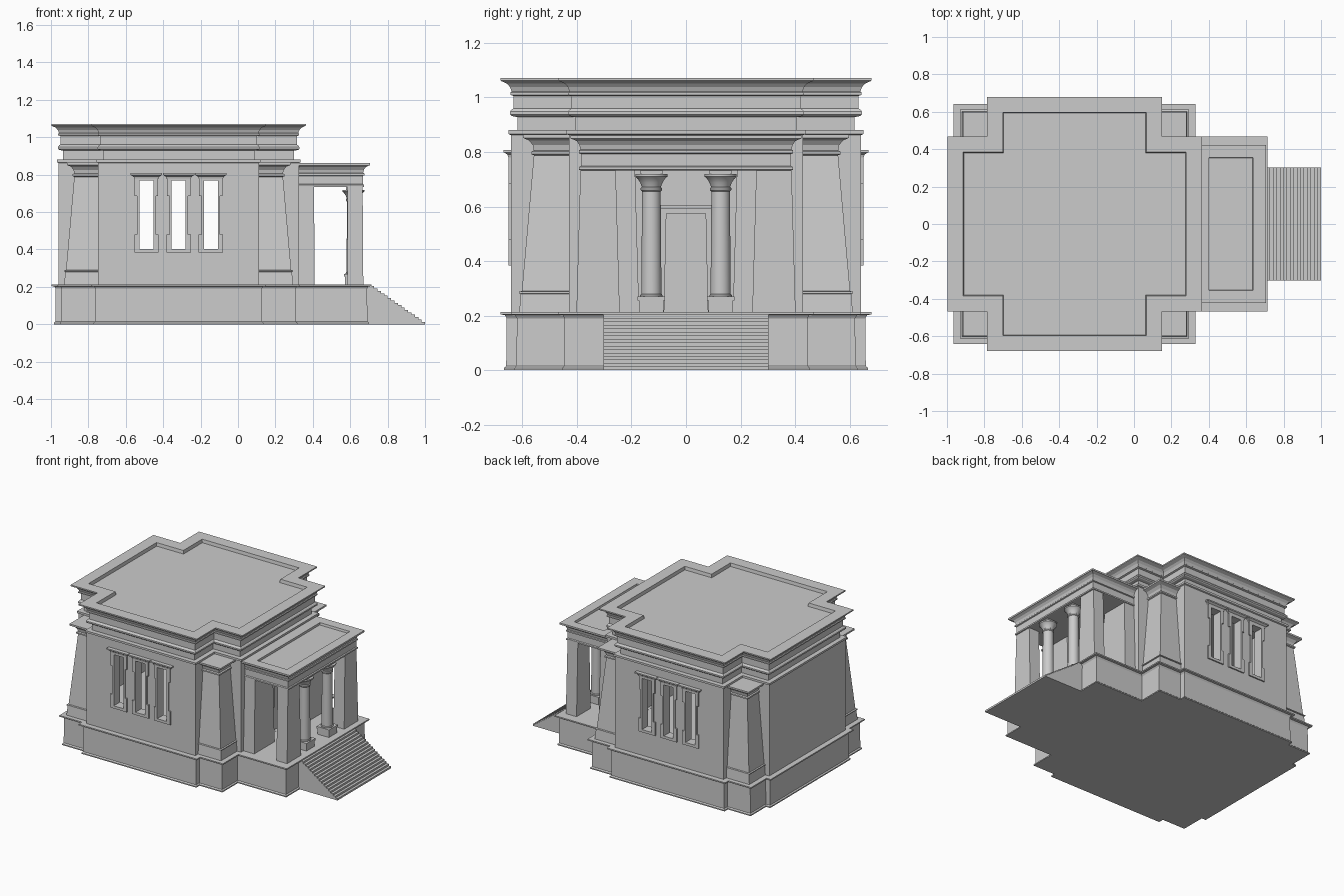
import bpy, bmesh, math
from mathutils import Vector

if "Cube" in bpy.data.objects:
    bpy.data.objects.remove(bpy.data.objects["Cube"])

stone = bpy.data.materials.new("grey_stone")
stone.use_nodes = True
stone.diffuse_color = (0.6, 0.6, 0.6, 1)
stone.node_tree.nodes["Principled BSDF"].inputs["Base Color"].default_value = (0.6, 0.6, 0.6, 1)

CX = -0.3175            # centre of the main hall
ARM, NECK = 0.6425, 0.43  # reach and half width of the cross arms
FLOOR = 0.213


def add_rings(bm, rings, closed=False):
    """Skin a stack of equal point rings, capped or looped back."""
    loops = [[bm.verts.new(p) for p in r] for r in rings]
    pairs = list(zip(loops, loops[1:]))
    if closed:
        pairs.append((loops[-1], loops[0]))
    else:
        bm.faces.new(loops[0])
        bm.faces.new(loops[-1])
    n = len(loops[0])
    for a, b in pairs:
        for i in range(n):
            j = (i + 1) % n
            bm.faces.new((a[i], a[j], b[j], b[i]))


def offset(outline, d):
    """Mitred offset of a counter-clockwise outline."""
    pts = [Vector(p) for p in outline]
    out = []
    for i, p in enumerate(pts):
        e1 = (p - pts[i - 1]).normalized()
        e2 = (pts[(i + 1) % len(pts)] - p).normalized()
        n1, n2 = Vector((e1.y, -e1.x)), Vector((e2.y, -e2.x))
        out.append(p + (n1 + n2) * d / (1 + n1.dot(n2)))
    return out


def add_moulded(bm, outline, profile, closed=False):
    """Sweep a profile of (offset, height) round an outline."""
    add_rings(bm, [[(p.x, p.y, z) for p in offset(outline, d)] for d, z in profile], closed)


def rect(x0, x1, y0, y1):
    x0, x1, y0, y1 = min(x0, x1), max(x0, x1), min(y0, y1), max(y0, y1)
    return [(x0, y0), (x1, y0), (x1, y1), (x0, y1)]


def add_box(bm, x0, x1, y0, y1, z0, z1):
    add_moulded(bm, rect(x0, x1, y0, y1), [(0, z0), (0, z1)])


def finish(name, bm, smooth=False):
    bmesh.ops.recalc_face_normals(bm, faces=bm.faces)
    me = bpy.data.meshes.new(name)
    bm.to_mesh(me)
    bm.free()
    me.materials.append(stone)
    if smooth:
        for p in me.polygons:
            p.use_smooth = True
        me.set_sharp_from_angle(angle=math.radians(35))
    ob = bpy.data.objects.new(name, me)
    bpy.context.scene.collection.objects.link(ob)
    return ob


def moulded(name, outline, profile, closed=False, smooth=False):
    bm = bmesh.new()
    add_moulded(bm, outline, profile, closed)
    return finish(name, bm, smooth)


def mirrored(half):
    return half + [(x, -y) for x, y in reversed(half)]


# Stepped plinth under hall, corner towers and porch
r, l = CX + ARM, CX - ARM
tower = 0.61
plinth_outline = mirrored([
    (0.675, NECK), (CX + tower, NECK), (CX + tower, 0.605), (CX + NECK, 0.605),
    (CX + NECK, ARM), (CX - NECK, ARM), (CX - NECK, 0.605), (CX - tower, 0.605),
    (CX - tower, NECK), (l, NECK)])
moulded("plinth", plinth_outline, [
    (0.025, 0), (0.025, 0.008), (0.017, 0.015), (0.015, 0.19),
    (0.022, 0.202), (0.0375, 0.204), (0.0375, FLOOR)])

# Entrance stairs
STEPS, X0, X1 = 16, 0.71, 1.0
run, rise = (X1 - X0) / STEPS, 0.204 / STEPS
side = [(0.68, 0), (0.68, 0.204)]
for i in range(STEPS):
    side += [(X0 + run * i, 0.204 - rise * i), (X0 + run * (i + 1), 0.204 - rise * i)]
side.append((X1, 0))
bm = bmesh.new()
add_rings(bm, [[(x, y, z) for x, z in side] for y in (-0.303, 0.303)])
finish("stairs", bm)

# Hollow cross-shaped hall walls
cross = mirrored([(r, NECK), (CX + NECK, NECK), (CX + NECK, ARM),
                  (CX - NECK, ARM), (CX - NECK, NECK), (l, NECK)])
walls = moulded("hall_walls", cross, [
    (0, 0.205), (0, 0.862), (0.008, 0.866), (0.008, 0.88), (-0.06, 0.88), (-0.06, 0.205)], True)

# Cut window and door openings
WINDOWS = [CX + k * 0.172 for k in (-1, 0, 1)]
bm = bmesh.new()
for x in WINDOWS:
    add_box(bm, x - 0.0375, x + 0.0375, -0.8, 0.8, 0.402, 0.768)
add_rings(bm, [[(x, -w, z), (x, w, z), (x, w - t, 0.575), (x, t - w, 0.575)]
               for x, w, z, t in ((0.2, 0.08, 0.214, 0.008), (0.5, 0.08, 0.214, 0.008))])
cutter = finish("opening_cutter", bm)
cutter.hide_render = True
mod = walls.modifiers.new("openings", "BOOLEAN")
mod.operation, mod.solver, mod.object = "DIFFERENCE", "EXACT", cutter
bpy.context.view_layer.update()
cut = bpy.data.meshes.new_from_object(walls.evaluated_get(bpy.context.evaluated_depsgraph_get()))
walls.modifiers.clear()
walls.data = cut
bpy.data.objects.remove(cutter)

# Upper band, cornice and sunken roof of the hall
moulded("hall_cornice", cross, [
    (-0.025, 0.872), (-0.025, 0.928), (-0.004, 0.932), (0.003, 0.938), (0.003, 0.948),
    (-0.004, 0.957), (-0.01, 0.96), (-0.01, 1.006), (0.002, 1.01), (0.002, 1.018),
    (-0.003, 1.022), (0.003, 1.038), (0.014, 1.051), (0.0345, 1.06), (0.0375, 1.062),
    (0.0375, 1.071), (-0.046, 1.071), (-0.05, 1.048), (-0.055, 1.048)])

# Tapered corner towers with flared caps
tower_profile = [
    (0.612, 0.21), (0.606, 0.28), (0.612, 0.282), (0.612, 0.288), (0.602, 0.29),
    (0.558, 0.788), (0.567, 0.792), (0.567, 0.802), (0.558, 0.806), (0.562, 0.825),
    (0.575, 0.842), (0.594, 0.85), (0.598, 0.852), (0.598, 0.864)]
bm = bmesh.new()
for sx in (-1, 1):
    for sy in (-1, 1):
        add_rings(bm, [[(x, y, z) for x, y in
                        rect(CX + sx * 0.41, CX + sx * d, sy * 0.41, sy * d)]
                       for d, z in tower_profile])
finish("corner_towers", bm)

# Eared window surrounds with small cornices
bm = bmesh.new()
for s in (-1, 1):
    near, far = s * (ARM - 0.02), s * (ARM + 0.009)
    for x in WINDOWS:
        for t in (-1, 1):
            for w, z0, z1 in ((0.05, 0.48, 0.685), (0.063, 0.685, 0.782), (0.065, 0.383, 0.48)):
                add_box(bm, x + t * 0.0375, x + t * w, near, far, z0, z1)
        add_box(bm, x - 0.0375, x + 0.0375, near, far, 0.383, 0.402)
        add_box(bm, x - 0.0375, x + 0.0375, near, far, 0.768, 0.782)
        add_moulded(bm, rect(x - 0.066, x + 0.066, near, far), [
            (0, 0.78), (0.003, 0.79), (0.015, 0.798), (0.018, 0.799), (0.018, 0.808)])
finish("window_surrounds", bm)

# Door and its frame
bm = bmesh.new()
add_box(bm, r - 0.04, r - 0.02, -0.09, 0.09, 0.205, 0.59)
finish("door", bm)
bm = bmesh.new()
for s in (-1, 1):
    add_rings(bm, [[(x, y, z) for x, y in rect(r - 0.02, r + 0.015, s * a, s * b)]
                   for a, b, z in ((0.08, 0.115, 0.21), (0.072, 0.105, 0.575))])
add_box(bm, r - 0.02, r + 0.015, -0.105, 0.105, 0.575, 0.592)
add_box(bm, r - 0.02, r + 0.025, -0.12, 0.12, 0.592, 0.606)
finish("door_frame", bm)

# Porch beam, cornice and sunken roof
moulded("porch_roof", rect(r - 0.02, 0.667, -0.385, 0.385), [
    (0, 0.733), (0.007, 0.735), (0.007, 0.745), (0, 0.749), (0, 0.793), (0.008, 0.796),
    (0.008, 0.806), (0.002, 0.809), (0.006, 0.826), (0.016, 0.84), (0.033, 0.848),
    (0.038, 0.849), (0.038, 0.861), (-0.03, 0.861), (-0.033, 0.845)])
bm = bmesh.new()
add_box(bm, r - 0.02, 0.4, -0.36, 0.36, 0.84, 0.861)
finish("porch_roof_edge", bm)

# Porch corner pillars and wall pilasters
for name, x0, x1, inner in (("porch_pillars", 0.585, 0.67, 0.243), ("wall_pilasters", r - 0.01, 0.41, 0.172)):
    bm = bmesh.new()
    for s in (-1, 1):
        add_rings(bm, [[(x, y, z) for x, y in rect(x0, x1 - t / 4, s * (inner + t), s * (0.402 - t))]
                       for t, z in ((0, 0.21), (0.015, 0.738))])
    finish(name, bm)

# Round columns with bell capitals on square blocks
COL_X, COL_Y, RADIUS = 0.617, 0.127, 0.037
for side_name, s in (("left", 1), ("right", -1)):
    circle = [(COL_X + RADIUS * math.cos(a), s * COL_Y + RADIUS * math.sin(a))
              for a in (math.tau * i / 32 for i in range(32))]
    moulded(side_name + "_column", circle, [
        (0.004, 0.265), (0.004, 0.275), (0, 0.28), (-0.003, 0.655), (0.002, 0.66), (0.002, 0.668),
        (-0.002, 0.672), (0.004, 0.688), (0.013, 0.702), (0.022, 0.71), (0.022, 0.719)], smooth=True)
    bm = bmesh.new()
    for h, z0, z1 in ((0.045, 0.21, 0.256), (0.05, 0.256, 0.27), (0.04, 0.718, 0.736)):
        add_box(bm, COL_X - h, COL_X + h, s * COL_Y - h, s * COL_Y + h, z0, z1)
    finish(side_name + "_column_blocks", bm)
